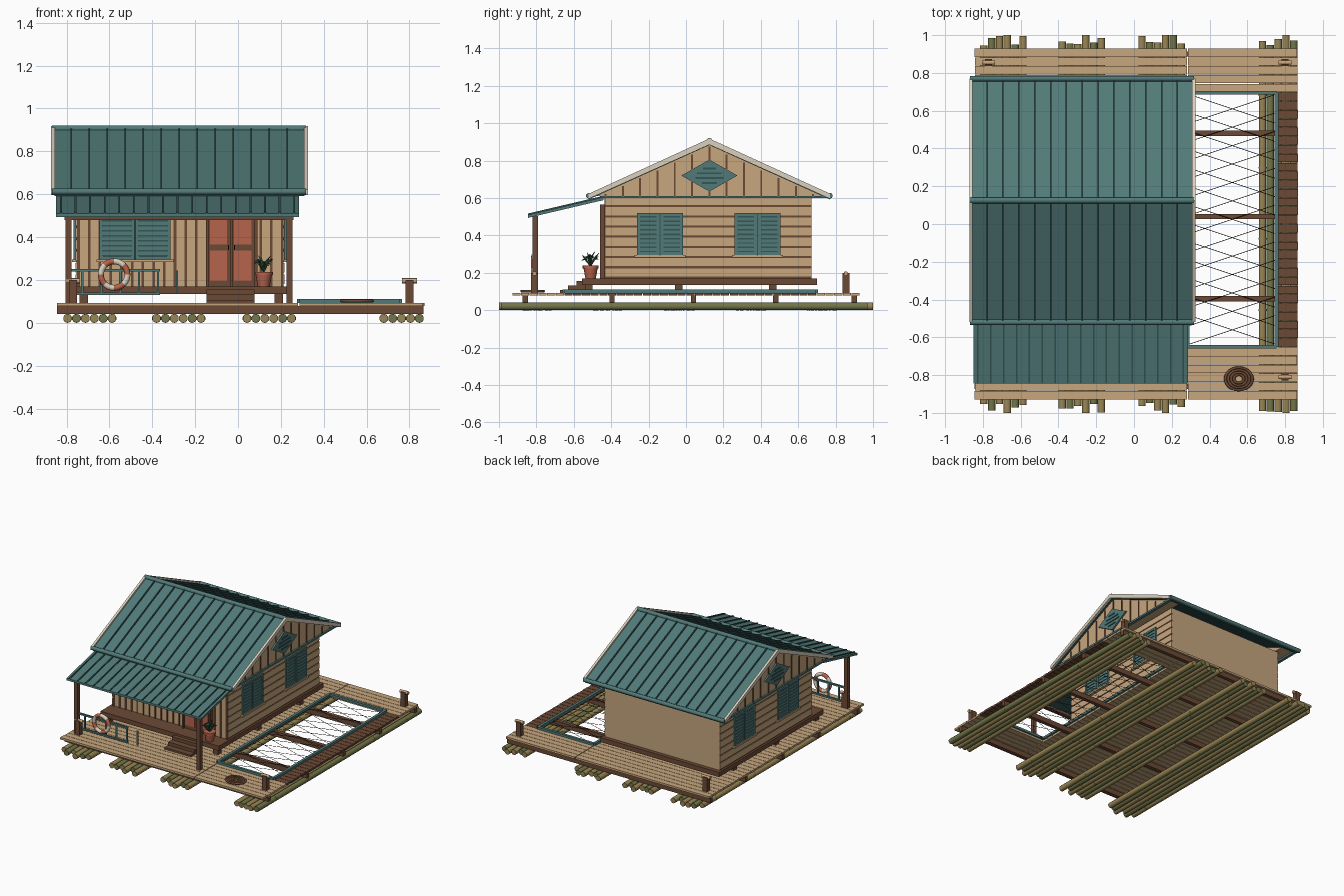
import bpy, bmesh, math, random
from mathutils import Vector, Matrix

random.seed(4)
if "Cube" in bpy.data.objects:
    bpy.data.objects.remove(bpy.data.objects["Cube"])

COLOURS = {
    "tan": (.57, .385, .21), "brown": (.15, .068, .036), "terracotta": (.47, .125, .07),
    "teal": (.083, .195, .19), "dark_teal": (.036, .09, .09), "cream": (.7, .64, .52),
    "bamboo": (.32, .24, .09), "olive": (.17, .18, .065), "leaf": (.035, .1, .05),
    "black": (.016, .013, .011)}
MATS = {}
for key, rgb in COLOURS.items():
    m = bpy.data.materials.new(key)
    m.use_nodes = True
    m.diffuse_color = (*rgb, 1)
    m.node_tree.nodes["Principled BSDF"].inputs["Base Color"].default_value = (*rgb, 1)
    MATS[key] = m


class Part:
    """One named mesh built up from simple solids."""
    def __init__(self, name):
        self.name, self.bm, self.mats = name, bmesh.new(), []

    def paint(self, faces, mat, smooth=False):
        if mat not in self.mats:
            self.mats.append(mat)
        for f in faces:
            f.material_index = self.mats.index(mat)
            f.smooth = smooth and len(f.verts) == 4

    def box(self, x, y, z, mat):
        c = [(a + b) / 2 for a, b in (x, y, z)]
        s = [abs(b - a) for a, b in (x, y, z)]
        mtx = Matrix.Translation(c) @ Matrix.Diagonal((*s, 1))
        vs = bmesh.ops.create_cube(self.bm, size=1, matrix=mtx)["verts"]
        self.paint({f for v in vs for f in v.link_faces}, mat)

    def rod(self, a, b, r, mat, r2=None, n=10):
        a, b = Vector(a), Vector(b)
        d = b - a
        mtx = Matrix.Translation((a + b) / 2) @ d.to_track_quat("Z", "Y").to_matrix().to_4x4()
        vs = bmesh.ops.create_cone(self.bm, cap_ends=True, segments=n, radius1=r,
                                   radius2=r if r2 is None else r2, depth=d.length, matrix=mtx)["verts"]
        self.paint({f for v in vs for f in v.link_faces}, mat, n > 4)

    def prism(self, yz, x0, x1, mat, under=None):
        ends = [[self.bm.verts.new((x, y, z)) for y, z in yz] for x in (x0, x1)]
        n = len(yz)
        faces = [self.bm.faces.new(e) for e in ends]
        faces += [self.bm.faces.new((ends[0][i], ends[0][(i + 1) % n], ends[1][(i + 1) % n], ends[1][i]))
                  for i in range(n)]
        bmesh.ops.recalc_face_normals(self.bm, faces=faces)
        self.paint(faces, mat)
        if under:
            self.paint([f for f in faces if f.normal.z < -.5], under)

    def ring(self, c, r, t, mats, axis, n=32, k=8, sx=1):
        grid = []
        for i in range(n):
            a = 2 * math.pi * i / n
            row = []
            for j in range(k):
                b = 2 * math.pi * j / k
                u, v, w = (r + t * math.cos(b)) * math.cos(a) * sx, (r + t * math.cos(b)) * math.sin(a), t * math.sin(b)
                p = (u, w, v) if axis == "y" else (u, v, w)
                row.append(self.bm.verts.new(Vector(c) + Vector(p)))
            grid.append(row)
        for i in range(n):
            fs = [self.bm.faces.new((grid[i][j], grid[(i + 1) % n][j], grid[(i + 1) % n][(j + 1) % k],
                                     grid[i][(j + 1) % k])) for j in range(k)]
            bmesh.ops.recalc_face_normals(self.bm, faces=fs)
            self.paint(fs, mats[i * 8 // n % len(mats)], True)

    def on(self, face, u, z, d, mat):
        """Box on a house face: u along the wall, d outwards from it."""
        if face == "front":
            self.box(u, (WY[0] - d[0], WY[0] - d[1]), z, mat)
        else:
            x = (WX[1] + d[0], WX[1] + d[1]) if face == "left" else (WX[0] - d[0], WX[0] - d[1])
            self.box(x, u, z, mat)

    def done(self):
        me = bpy.data.meshes.new(self.name)
        self.bm.to_mesh(me)
        self.bm.free()
        for key in self.mats:
            me.materials.append(MATS[key])
        bpy.context.collection.objects.link(bpy.data.objects.new(self.name, me))


WX, WY, WZ = (-.75, .21), (-.43, .67), (.17, .605)   # house walls
RIDGE_Y, RIDGE_Z, EAVE_Z = .125, .905, .61
EAVES = (-.52, .77)

# Bamboo floats
p = Part("bamboo_floats")
for x0, count in ((-.815, 6), (-.4, 6), (.022, 6), (.66, 5)):
    for i in range(count):
        x = x0 + .02 + i * .0415
        ya, yb = -random.uniform(.94, 1), random.uniform(.94, 1)
        if i == 3:
            ya, yb = -1, 1
        mat = "olive" if i % 3 == 1 else "bamboo"
        p.rod((x, ya, .0207), (x, yb, .0207), .0205, mat)
        for k in range(5):
            y = -.8 + k * .38 + random.uniform(-.08, .08)
            p.rod((x, y, .0207), (x, y + .008, .0207), .0212, mat)
p.done()

# Deck beams and boards, leaving the net opening
p = Part("deck_beams")
for y in (-.86, -.395, .04, .48, .9):
    p.box((-.845, .865), (y - .014, y + .014), (.04, .078), "brown")
p.done()
p = Part("deck_boards")
pitch = 1.86 / 40
for i in range(40):
    y = (-.93 + i * pitch + .0015, -.93 + (i + 1) * pitch - .0015)
    jog = random.uniform(-.002, .002)
    p.box((-.843 + jog, .281), y, (.078, .093), "tan")
    if y[1] < -.64 or y[0] > .69:
        p.box((.286, .865 + jog), y, (.078, .093), "tan")
    else:
        p.box((.75, .867 + jog), y, (.078, .093), "brown")
p.done()

# Net and its frame
p = Part("net_frame")
NX, NY = (.285, .755), (-.65, .695)
for x in NX:
    p.box((x - .01, x + .01), NY, (.093, .11), "teal")
for y in NY:
    p.box(NX, (y - .01, y + .01), (.093, .11), "teal")
p.done()
p = Part("net")
for i in range(13):
    y = -.635 + i * .0975
    p.rod((.295, y, .09), (.745, y + .15, .09), .0016, "black", n=4)
    p.rod((.295, y + .15, .09), (.745, y, .09), .0016, "black", n=4)
p.done()

# House base, stilts and steps
p = Part("house_base")
p.box((-.768, .228), (-.555, .70), (.135, .17), "brown")
for x in (-.72, .19):
    for y in (-.52, -.04, .465):
        p.box((x - .02, x + .02), (y - .02, y + .02), (.093, .135), "brown")
p.done()
p = Part("front_steps")
for i in range(3):
    p.box((-.147, .077), (-.585 - i * .045, -.54 - i * .045), (.093, .155 - i * .024), "brown")
p.done()

# Walls with horizontal siding at the sides and boards at the front
p = Part("walls")
p.box(WX, WY, WZ, "tan")
step = (WZ[1] - WZ[0]) / 8
for side in ("left", "right"):
    for i in range(8):
        z = WZ[0] + i * step
        p.on(side, WY, (z + .011, z + step), (0, .007), "tan")
        p.on(side, WY, (z, z + .011), (0, .003), "brown")
for i in range(20):
    x = WX[0] + i * .05
    p.on("front", (x, x + .012), WZ, (0, .005), "brown")
p.done()

# Boxed gable ends, flush with the roof edge, with battens and a diamond vent
p = Part("gables")
slope = (RIDGE_Z - EAVE_Z) / (EAVES[1] - RIDGE_Y)
for wall, x, s in ((WX[1], .294, 1), (WX[0], -.844, -1)):
    p.prism([(EAVES[0] + .03, .612), (EAVES[1] - .03, .612), (RIDGE_Y, .888)], wall - s * .01, x, "tan")
    p.box((x - s * .01, x + s * .012), (EAVES[0] + .06, EAVES[1] - .02), (.599, .612), "teal")
    for i in range(-6, 7):
        y = RIDGE_Y + i * .0925
        top = RIDGE_Z - .03 - abs(y - RIDGE_Y) * slope
        p.box((x, x + s * .005), (y - .005, y + .005), (.612, top), "brown")
    cz = .72
    p.prism([(RIDGE_Y - .15, cz), (RIDGE_Y, cz - .085), (RIDGE_Y + .15, cz), (RIDGE_Y, cz + .085)],
            x, x + s * .012, "teal")
    for i, w in enumerate((.04, .075, .065, .035)):
        z = cz - .04 + i * .026
        p.box((x, x + s * .016), (RIDGE_Y - w, RIDGE_Y + w), (z - .005, z + .005), "dark_teal")
p.done()


# Shuttered windows
def window(name, face, u0, u1):
    w = Part(name)
    z0, z1, mid = .295, .52, (u0 + u1) / 2
    w.on(face, (u0, u1), (z0, z1), (0, .009), "dark_teal")
    for a, b in ((u0, mid - .003), (mid + .003, u1)):
        for e in (a, b - .016):
            w.on(face, (e, e + .016), (z0, z1), (0, .017), "teal")
        for z in (z0, z1 - .016):
            w.on(face, (a, b), (z, z + .016), (0, .017), "teal")
        for i in range(8):
            z = z0 + .021 + i * .0235
            w.on(face, (a, b), (z, z + .016), (.005, .014), "teal")
    w.on(face, (u0 - .014, u1 + .014), (.283, .295), (0, .024), "tan")
    w.done()


window("front_window", "front", -.645, -.315)
for side in ("left", "right"):
    window(side + "_window_front", side, -.262, -.016)
    window(side + "_window_back", side, .26, .505)

# Double door with terracotta panels
p = Part("double_door")
p.on("front", (-.15, .09), (.17, .565), (0, .014), "brown")
for e in (-.15, .078):
    p.on("front", (e, e + .012), (.17, .565), (0, .03), "brown")
p.on("front", (-.15, .09), (.55, .565), (0, .03), "brown")
p.on("front", (-.034, -.026), (.17, .55), (0, .022), "brown")
for x in (-.131, -.018):
    for z in ((.195, .338), (.366, .53)):
        p.on("front", (x, x + .08), z, (0, .018), "terracotta")
for x in (-.044, -.016):
    p.on("front", (x - .003, x + .003), (.34, .364), (0, .028), "black")
p.done()

# Main roof with standing seams, caps and barge boards
p = Part("main_roof")
for e in EAVES:
    p.prism([(e, EAVE_Z), (RIDGE_Y, RIDGE_Z), (RIDGE_Y, RIDGE_Z - .022), (e, EAVE_Z - .018)],
            -.855, .31, "teal", "dark_teal")
    for i in range(13):
        x = -.778 + .084 * i
        p.prism([(e, EAVE_Z), (RIDGE_Y, RIDGE_Z), (RIDGE_Y, RIDGE_Z + .009), (e, EAVE_Z + .009)],
                x - .004, x + .004, "dark_teal")
    p.rod((-.868, e, EAVE_Z + .002), (.318, e, EAVE_Z + .002), .015, "teal")
p.rod((-.868, RIDGE_Y, RIDGE_Z), (.318, RIDGE_Y, RIDGE_Z), .016, "teal")
p.done()
p = Part("barge_boards")
for x in (-.872, .308):
    for e in EAVES:
        p.prism([(e, EAVE_Z + .013), (RIDGE_Y, RIDGE_Z + .013), (RIDGE_Y, RIDGE_Z - .02), (e, EAVE_Z - .014)],
                x, x + .018, "cream")
p.done()

# Porch roof on two posts
p = Part("porch_roof")
y0, z0, y1, z1 = -.845, .51, -.44, .605
p.prism([(y0, z0), (y1, z1), (y1, z1 - .016), (y0, z0 - .016)], -.85, .285, "teal", "dark_teal")
for i in range(17):
    x = -.826 + i * .068
    p.prism([(y0, z0), (y1, z1), (y1, z1 + .007), (y0, z0 + .007)], x - .004, x + .004, "dark_teal")
p.done()
p = Part("porch_posts")
for x in (-.79, .24):
    p.box((x - .014, x + .014), (-.82, -.792), (.093, .505), "brown")
p.box((-.81, .26), (-.818, -.794), (.48, .503), "brown")
p.done()

# Railing and life ring
p = Part("railing")
for z in (.135, .245):
    p.box((-.79, -.365), (-.807, -.793), (z - .006, z + .006), "teal")
for i in range(6):
    x = -.815 + (i + 1) * .0885 - .005
    p.box((x, x + .01), (-.804, -.796), (.135, .245), "teal")
p.done()
p = Part("life_ring")
p.ring((-.578, -.815, .225), .062, .014, ("terracotta", "cream"), "y")
p.done()

# Mooring posts and rope coil
p = Part("mooring_posts")
for x, y in ((-.77, -.81), (.8, -.81), (-.77, .855), (.8, .855)):
    p.box((x - .018, x + .018), (y - .018, y + .018), (.093, .2), "brown")
    p.rod((x - .034, y, .196), (x + .034, y, .196), .012, "tan")
p.done()
p = Part("rope_coil")
for i in range(4):
    p.ring((.555, -.82, .102), .022 + i * .0125, .007, ("brown",), "z", 24, 6, 1.2)
p.done()

# Potted plant
p = Part("plant_pot")
p.rod((.12, -.51, .17), (.12, -.51, .225), .028, "terracotta", .038, 16)
p.rod((.12, -.51, .222), (.12, -.51, .238), .043, "terracotta", n=16)
p.done()
p = Part("plant_leaves")
for i in range(14):
    a, reach = i * 2.4, random.uniform(.012, .035)
    base = Vector((.12, -.51, .235))
    out = Vector((math.cos(a), math.sin(a), 0))
    mid = base + out * reach + Vector((0, 0, random.uniform(.035, .06)))
    p.rod(base, mid, .003, "leaf", .006, 4)
    p.rod(mid, mid + out * .022 + Vector((0, 0, random.uniform(-.015, .03))), .006, "leaf", .001, 4)
p.done()
